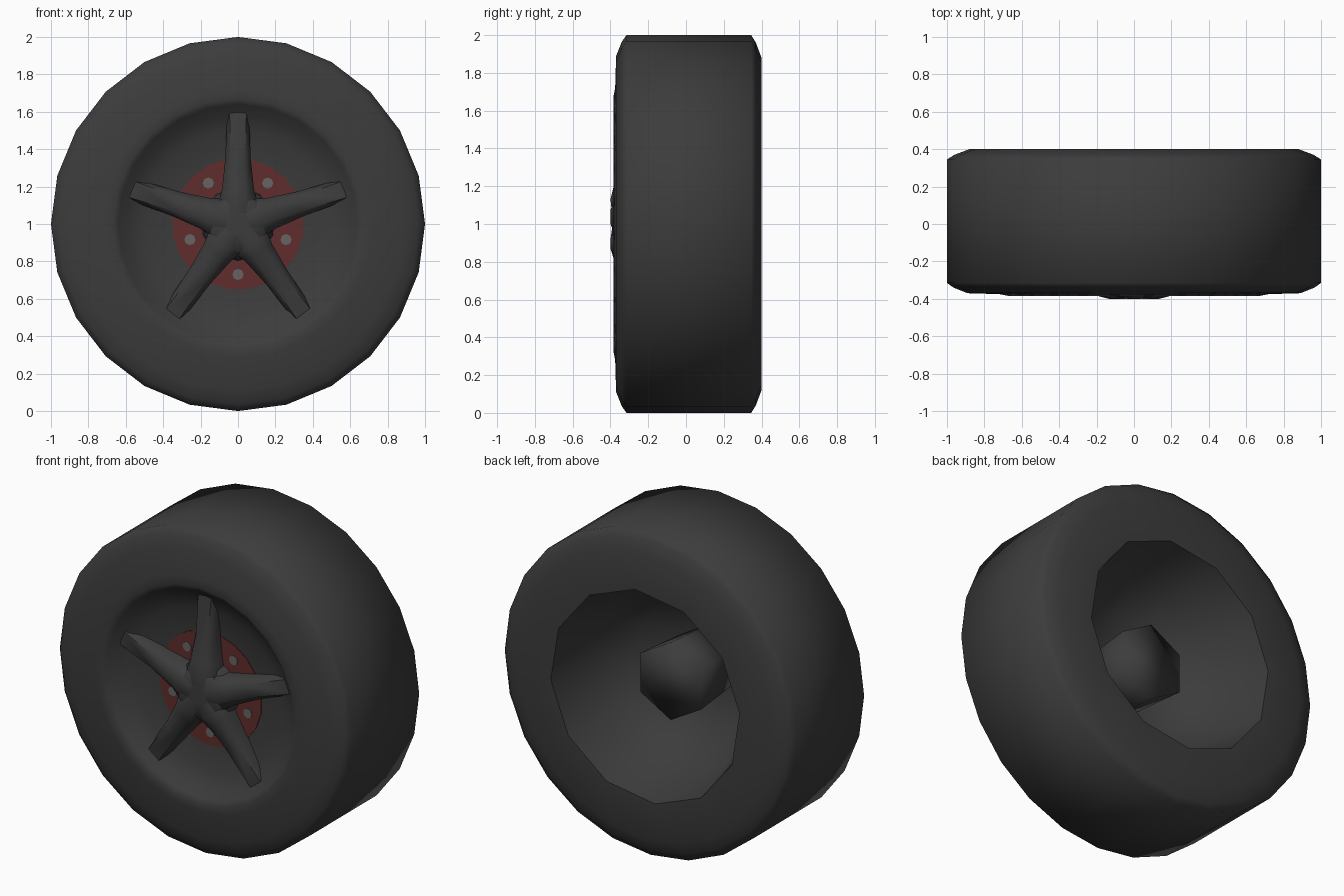
import bpy, bmesh, math
from mathutils import Matrix

if "Cube" in bpy.data.objects:
    bpy.data.objects.remove(bpy.data.objects["Cube"])

N = 24
CZ = 1.0


def material(name, rgb):
    m = bpy.data.materials.new(name)
    m.diffuse_color = (*rgb, 1)
    m.use_nodes = True
    m.node_tree.nodes["Principled BSDF"].inputs["Base Color"].default_value = m.diffuse_color
    return m


DARK = material("dark_rubber", (0.045, 0.045, 0.045))
RED = material("dull_red", (0.115, 0.027, 0.025))
GREY = material("bolt_grey", (0.14, 0.125, 0.125))


def finish(bm, name, mat, angle=40):
    bmesh.ops.remove_doubles(bm, verts=bm.verts, dist=1e-5)
    bmesh.ops.recalc_face_normals(bm, faces=bm.faces)
    me = bpy.data.meshes.new(name)
    bm.to_mesh(me)
    bm.free()
    ob = bpy.data.objects.new(name, me)
    bpy.context.collection.objects.link(ob)
    me.materials.append(mat)
    bpy.ops.object.select_all(action='DESELECT')
    ob.select_set(True)
    bpy.context.view_layer.objects.active = ob
    bpy.ops.object.shade_smooth_by_angle(angle=math.radians(angle))
    return ob


def lathe(bm, profile, segs, phase=0.0, cx=0.0, cz=CZ, cap=False):
    """Spin (radius, y, twelve_sided) rings about the y axis."""
    rings = []
    for r, y, *half in profile:
        ring = []
        for i in range(segs):
            a = 2 * math.pi * i / segs + phase - (math.radians(6) if half else 0)
            k = math.cos(math.pi / 12) if half and i % 2 else 1
            ring.append(bm.verts.new((cx + r * k * math.cos(a), y, cz + r * k * math.sin(a))))
        rings.append(ring)
    for a, b in zip(rings, rings[1:]):
        for i in range(segs):
            j = (i + 1) % segs
            bm.faces.new((a[i], a[j], b[j], b[i]))
    if cap:
        bm.faces.new(rings[0])
        bm.faces.new(rings[-1])


# Tyre, front dish and rear bowl as one closed shell
bm = bmesh.new()
lathe(bm, [(0.10, -0.25), (0.35, -0.265), (0.50, -0.285), (0.59, -0.32), (0.64, -0.365),
           (0.67, -0.385), (0.72, -0.375), (0.89, -0.37), (0.965, -0.34), (1.0, -0.315),
           (1.0, 0.345), (0.96, 0.37), (0.88, 0.40), (0.65, 0.40, 1),
           (0.56, 0.05, 1), (0.40, -0.12, 1), (0.20, -0.20, 1)], N, cap=True)
finish(bm, "tyre_and_rim", DARK, 65)

# Six-sided axle hub inside the rear bowl
bm = bmesh.new()
lathe(bm, [(0.21, -0.22), (0.24, 0.15)], 6, phase=math.pi / 6, cap=True)
finish(bm, "axle_hub", DARK, 110)

# Red brake disc behind the spokes
bm = bmesh.new()
lathe(bm, [(0.352, -0.24), (0.352, -0.27)], 20, phase=math.pi / 20, cap=True)
finish(bm, "brake_disc", RED)

# Five bolts between the spokes
bm = bmesh.new()
for i in range(5):
    a = math.radians(-90 + 72 * i)
    lathe(bm, [(0.03, -0.265), (0.03, -0.274)], 8,
          cx=0.27 * math.cos(a), cz=CZ + 0.27 * math.sin(a), cap=True)
finish(bm, "bolts", GREY)

# Five spokes fading into the dish: (distance, base half width, top half width, top y)
stations = [(0.0, 0.10, 0.04, -0.385), (0.13, 0.10, 0.04, -0.40), (0.19, 0.085, 0.04, -0.385),
            (0.35, 0.068, 0.04, -0.355), (0.61, 0.058, 0.045, -0.325)]
for s in range(5):
    bm = bmesh.new()
    rows = [[bm.verts.new(p) for p in ((-wb, -0.24, d), (-wb, t + 0.04, d), (-wt, t, d),
                                       (wt, t, d), (wb, t + 0.04, d), (wb, -0.24, d))]
            for d, wb, wt, t in stations]
    for a, b in zip(rows, rows[1:]):
        for i in range(6):
            j = (i + 1) % 6
            bm.faces.new((a[i], a[j], b[j], b[i]))
    bm.faces.new(rows[0])
    bm.faces.new(rows[-1])
    bm.transform(Matrix.Translation((0, 0, CZ)) @ Matrix.Rotation(math.radians(72 * s), 4, 'Y'))
    finish(bm, f"spoke_{s + 1}", DARK, 60)

# Centre boss joining the spokes
bm = bmesh.new()
lathe(bm, [(0.20, -0.24), (0.19, -0.33), (0.14, -0.39), (0.05, -0.392)], 10,
      phase=math.pi / 10, cap=True)
finish(bm, "centre_boss", DARK, 80)
